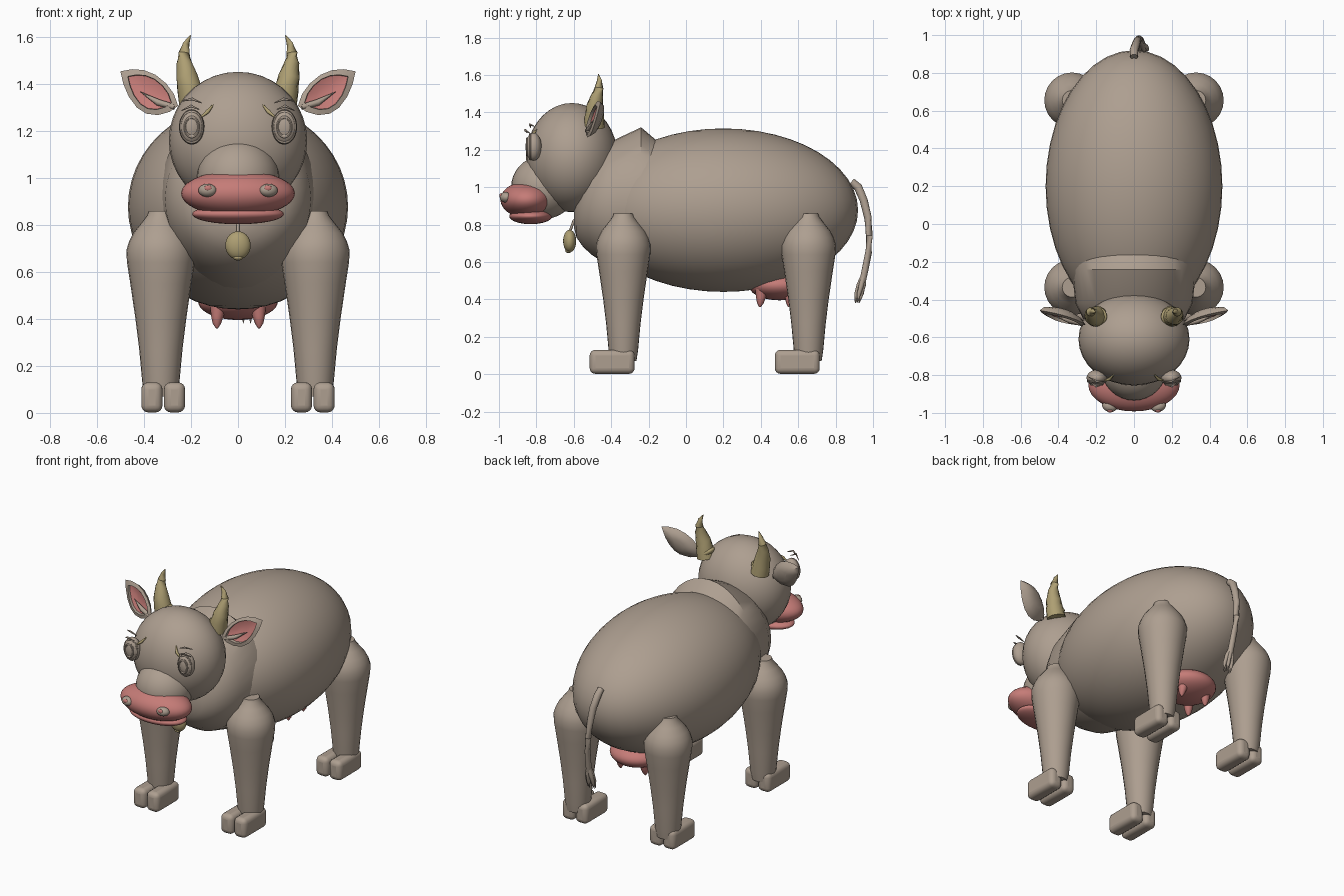
import bpy, bmesh, math
from mathutils import Vector

if "Cube" in bpy.data.objects:
    bpy.data.objects.remove(bpy.data.objects["Cube"])


def material(name, rgb):
    m = bpy.data.materials.new(name)
    m.diffuse_color = (*rgb, 1)
    m.use_nodes = True
    m.node_tree.nodes["Principled BSDF"].inputs["Base Color"].default_value = m.diffuse_color
    return m


HIDE = material("beige hide", (0.42, 0.345, 0.28))
PINK = material("pink skin", (0.56, 0.20, 0.185))
HORN = material("horn yellow", (0.42, 0.345, 0.17))


def finish(ob, name, mat, angle=40):
    ob.name = name
    if mat:
        ob.data.materials.append(mat)
    bpy.ops.object.select_all(action='DESELECT')
    ob.select_set(True)
    bpy.context.view_layer.objects.active = ob
    bpy.ops.object.shade_smooth_by_angle(angle=math.radians(angle))
    return ob


def from_bmesh(bm, name, mats, angle=40):
    bmesh.ops.recalc_face_normals(bm, faces=bm.faces[:])
    me = bpy.data.meshes.new(name)
    bm.to_mesh(me)
    bm.free()
    ob = bpy.data.objects.new(name, me)
    bpy.context.collection.objects.link(ob)
    for m in mats:
        me.materials.append(m)
    return finish(ob, name, None, angle)


def ball(name, mat, loc, radii, rot=(0, 0, 0), seg=32, rings=18):
    bpy.ops.mesh.primitive_uv_sphere_add(segments=seg, ring_count=rings, radius=1,
                                         location=loc, rotation=rot)
    ob = bpy.context.object
    ob.scale = radii
    return finish(ob, name, mat)


def loft(name, mat, rings, angle=40):
    """Skin closed rings of equal length and cap both ends."""
    bm = bmesh.new()
    vs = [[bm.verts.new(p) for p in r] for r in rings]
    n = len(vs[0])
    for a, b in zip(vs, vs[1:]):
        for i in range(n):
            j = (i + 1) % n
            bm.faces.new((a[i], a[j], b[j], b[i]))
    bm.faces.new(vs[0])
    bm.faces.new(vs[-1])
    return from_bmesh(bm, name, [mat], angle)


def tube(name, mat, path, radii, n=12, angle=50):
    pts = [Vector(p) for p in path]
    rings = []
    for i, p in enumerate(pts):
        d = pts[min(i + 1, len(pts) - 1)] - pts[max(i - 1, 0)]
        q = d.to_track_quat('Z', 'Y')
        rings.append([p + q @ Vector((radii[i] * math.cos(2 * math.pi * k / n),
                                      radii[i] * math.sin(2 * math.pi * k / n), 0))
                      for k in range(n)])
    return loft(name, mat, rings, angle)


# Body, neck and head
ball("body", HIDE, (0, 0.2, 0.877), (0.468, 0.72, 0.437), seg=40, rings=24)
neck = []
for y, hw, lo, hi in [(-0.60, 0.06, 0.79, 0.91), (-0.585, 0.15, 0.73, 0.98),
                      (-0.55, 0.22, 0.68, 1.08), (-0.50, 0.27, 0.635, 1.17),
                      (-0.42, 0.31, 0.585, 1.235), (-0.24, 0.33, 0.53, 1.32),
                      (-0.14, 0.35, 0.51, 1.235), (0.0, 0.34, 0.52, 1.2)]:
    neck.append([(hw * math.cos(t), y, (lo + hi) / 2 + (hi - lo) / 2 * math.sin(t))
                 for t in [2 * math.pi * k / 36 for k in range(36)]])
loft("neck", HIDE, neck, 30)
ball("head", HIDE, (0, -0.61, 1.158), (0.294, 0.245, 0.292))

# Muzzle
ball("snout", HIDE, (0, -0.76, 1.0), (0.175, 0.175, 0.17))
ball("upper_lip", PINK, (0, -0.85, 0.933), (0.242, 0.142, 0.098))
ball("lower_lip", PINK, (0, -0.83, 0.845), (0.195, 0.115, 0.043))

for s, side in ((-1, "right"), (1, "left")):
    # Nostril rims with pink openings
    ball(side + "_nostril", HIDE, (s * 0.13, -0.965, 0.946), (0.04, 0.03, 0.028),
         (0, 0, s * 0.3), 16, 10)
    ball(side + "_nostril_opening", PINK, (s * 0.127, -0.988, 0.955), (0.017, 0.01, 0.013),
         seg=12, rings=8)

    # Eyeball with raised lid and iris rings
    ball(side + "_eye", HIDE, (s * 0.197, -0.815, 1.216), (0.054, 0.043, 0.075))
    for label, k, y in (("eyelid", 1.0, -0.833), ("iris", 0.64, -0.85)):
        bpy.ops.mesh.primitive_torus_add(major_radius=0.046 * k, minor_radius=0.006,
                                         major_segments=28, minor_segments=8,
                                         location=(s * 0.197, y, 1.216),
                                         rotation=(math.pi / 2, 0, 0))
        bpy.context.object.scale = (1, 1.4, 1)
        finish(bpy.context.object, side + "_" + label, HIDE)

    # Brow, lashes and the yellow inner brow fleck
    tube(side + "_brow", HIDE,
         [(s * 0.155, -0.83, 1.318), (s * 0.195, -0.835, 1.335), (s * 0.24, -0.81, 1.325)],
         [0.002, 0.006, 0.002], 8)
    tube(side + "_lash", HIDE,
         [(s * 0.165, -0.85, 1.29), (s * 0.2, -0.86, 1.305), (s * 0.24, -0.83, 1.285)],
         [0.002, 0.006, 0.002], 8)
    tube(side + "_brow_fleck", HORN,
         [(s * 0.105, -0.795, 1.31), (s * 0.13, -0.822, 1.28), (s * 0.16, -0.83, 1.255)],
         [0.003, 0.009, 0.003], 8)

    # Horn on a low base ring
    tube(side + "_horn", HORN,
         [(s * x, y, z) for x, y, z in [(0.195, -0.49, 1.32), (0.207, -0.49, 1.38),
          (0.217, -0.488, 1.43), (0.229, -0.475, 1.49), (0.229, -0.465, 1.53),
          (0.22, -0.463, 1.57), (0.202, -0.468, 1.605)]],
         [0.056, 0.052, 0.046, 0.032, 0.024, 0.014, 0.002], 16)
    ball(side + "_horn_base", HORN, (s * 0.197, -0.49, 1.35), (0.064, 0.052, 0.025),
         (0, s * 0.6, 0), 20, 10)

    # Cupped ear with pink lining
    outline = [(0.255, 1.305), (0.29, 1.28), (0.34, 1.266), (0.39, 1.272), (0.43, 1.298),
               (0.465, 1.345), (0.488, 1.40), (0.50, 1.452), (0.45, 1.461), (0.40, 1.457),
               (0.35, 1.437), (0.305, 1.40), (0.272, 1.355)]
    cx, cz = 0.37, 1.362

    def ear_ring(bm, k, dy):
        out = []
        for x, z in outline:
            x, z = cx + k * (x - cx), cz + k * (z - cz)
            y = -0.5 + 0.2 * (x - 0.38) + 0.2 * (z - 1.36) + dy
            out.append(bm.verts.new((s * x, y, z)))
        return out

    bm = bmesh.new()
    rings = [ear_ring(bm, k, dy) for k, dy in
             [(0.35, 0.022), (0.74, 0.01), (0.76, -0.008), (1, 0), (0.8, 0.028), (0.4, 0.045)]]
    n = len(outline)
    for r, (a, b) in enumerate(zip(rings, rings[1:])):
        for i in range(n):
            f = bm.faces.new((a[i], a[(i + 1) % n], b[(i + 1) % n], b[i]))
            f.material_index = 1 if r == 0 else 0
    bm.faces.new(rings[0]).material_index = 1
    bm.faces.new(rings[-1])
    from_bmesh(bm, side + "_ear", [HIDE, PINK])
    tube(side + "_ear_tuft", HIDE,
         [(s * 0.27, -0.53, 1.30), (s * 0.34, -0.512, 1.32), (s * 0.415, -0.49, 1.365)],
         [0.012, 0.014, 0.001], 8)

    # Legs, each on a pair of rounded toes
    for end, y in (("front", -0.335), ("rear", 0.655)):
        profile = [(0.07, 0.07), (0.13, 0.079), (0.27, 0.092), (0.4, 0.108), (0.55, 0.13),
                   (0.64, 0.144), (0.69, 0.147), (0.73, 0.135), (0.765, 0.117),
                   (0.805, 0.085), (0.84, 0.058), (0.858, 0.052)]
        loft(side + "_" + end + "_leg", HIDE,
             [[(s * 0.328 + r * math.cos(2 * math.pi * k / 24),
                y + r * math.sin(2 * math.pi * k / 24), z) for k in range(24)]
              for z, r in profile])
        for toe, x in (("inner", 0.27), ("outer", 0.366)):
            bpy.ops.mesh.primitive_cube_add(size=1, location=(s * x, y - 0.06, 0.066))
            ob = bpy.context.object
            ob.scale = (0.09, 0.24, 0.128)
            bpy.ops.object.transform_apply(location=False, rotation=False, scale=True)
            bev = ob.modifiers.new("rounding", 'BEVEL')
            bev.width, bev.segments = 0.03, 4
            finish(ob, side + "_" + end + "_" + toe + "_hoof", HIDE)

    # Teats
    for end, y in (("front", 0.405), ("rear", 0.56)):
        tube(side + "_" + end + "_teat", PINK,
             [(s * 0.085, y, 0.455), (s * 0.088, y - 0.005, 0.41),
              (s * 0.09, y - 0.008, 0.38), (s * 0.09, y - 0.01, 0.36)],
             [0.035, 0.026, 0.018, 0.005])

# Udder
ball("udder", PINK, (0, 0.5, 0.475), (0.17, 0.165, 0.08))

# Neck bell on a cord
tube("bell_cord", HIDE, [(0, -0.57, 0.85), (0, -0.6, 0.82), (0, -0.622, 0.76)], [0.007] * 3, 8)
ball("bell", HORN, (0, -0.622, 0.712), (0.054, 0.035, 0.06))
ball("bell_clapper", HORN, (0, -0.628, 0.66), (0.022, 0.018, 0.012), seg=12, rings=8)

# Tail with a tuft of pointed strands
tube("tail", HIDE,
     [(0, 0.885, 1.03), (0.0, 0.92, 1.0), (0.01, 0.95, 0.93), (0.018, 0.972, 0.84),
      (0.026, 0.98, 0.74), (0.034, 0.976, 0.65), (0.04, 0.96, 0.57), (0.045, 0.945, 0.5)],
     [0.02, 0.023, 0.022, 0.02, 0.019, 0.018, 0.018, 0.018])
for i in range(5):
    a = 2 * math.pi * i / 5
    dx, dy = math.cos(a), math.sin(a)
    tube("tail_strand", HIDE,
         [(0.042, 0.953, 0.54), (0.045 + 0.018 * dx, 0.938 + 0.012 * dy, 0.48),
          (0.045 + 0.024 * dx, 0.925 + 0.014 * dy, 0.43),
          (0.045 + 0.028 * dx, 0.915 + 0.012 * dy, 0.38)],
         [0.012, 0.014, 0.012, 0.001], 8)
